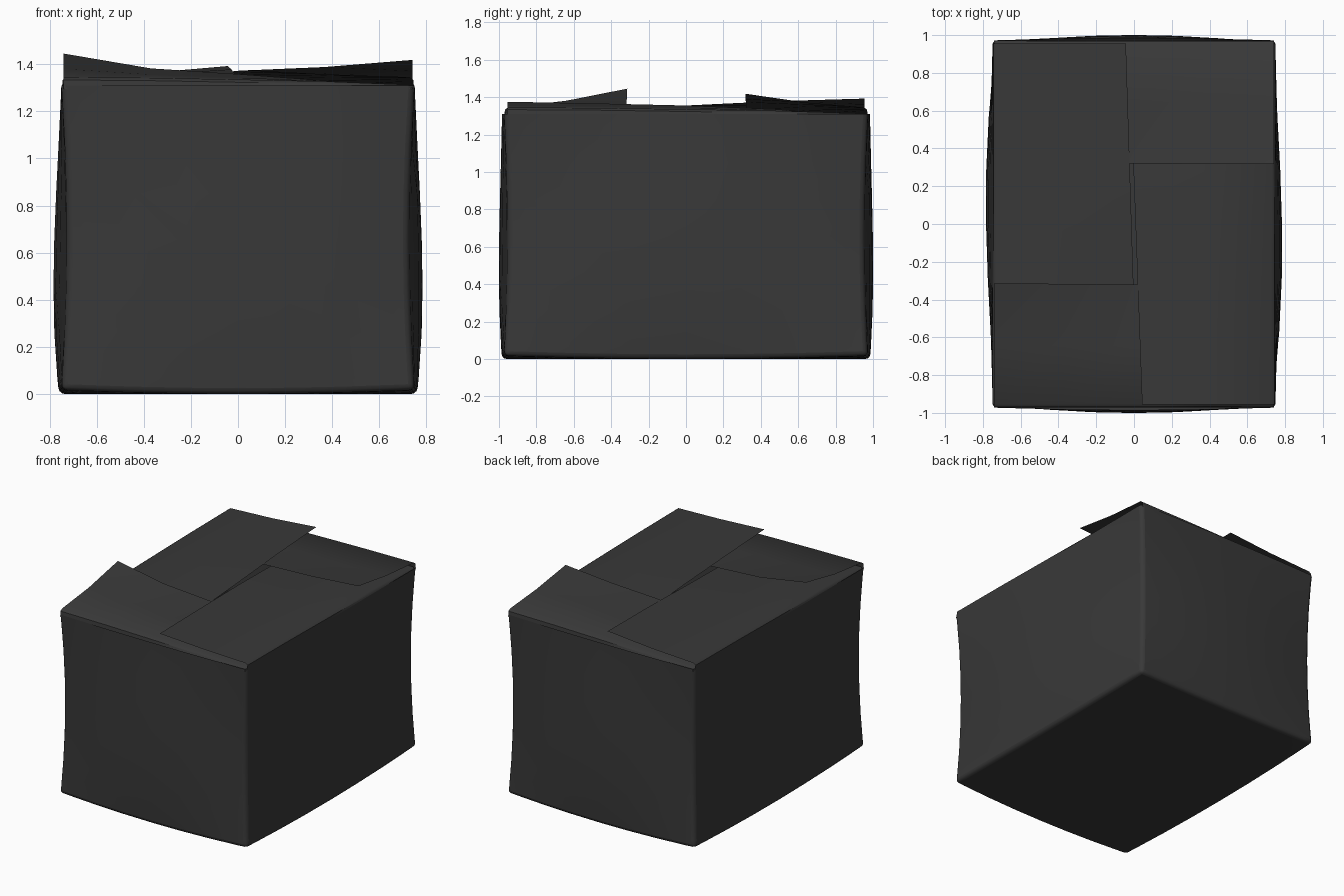
import bpy, bmesh, math
from mathutils import Matrix, Vector

if "Cube" in bpy.data.objects:
    bpy.data.objects.remove(bpy.data.objects["Cube"])

mat = bpy.data.materials.new("dark_card")
mat.diffuse_color = (0.04, 0.04, 0.04, 1)
mat.use_nodes = True
mat.node_tree.nodes["Principled BSDF"].inputs["Base Color"].default_value = mat.diffuse_color


def finish(name, bm):
    me = bpy.data.meshes.new(name)
    bm.to_mesh(me)
    bm.free()
    ob = bpy.data.objects.new(name, me)
    bpy.context.collection.objects.link(ob)
    me.materials.append(mat)
    bpy.ops.object.select_all(action='DESELECT')
    ob.select_set(True)
    bpy.context.view_layer.objects.active = ob
    return ob


# Box body: gridded open cube, slightly bulging walls, pinched corner edges
bm = bmesh.new()
bmesh.ops.create_cube(bm, size=2)
bm.normal_update()
bmesh.ops.delete(bm, geom=[f for f in bm.faces if f.normal.z > 0.5], context='FACES_ONLY')
for axis in range(3):
    for t in (-0.9, -0.6, -0.3, 0, 0.3, 0.6, 0.9):
        no = Vector((0, 0, 0))
        no[axis] = 1
        bmesh.ops.bisect_plane(bm, geom=bm.verts[:] + bm.edges[:] + bm.faces[:],
                               plane_co=no * t, plane_no=no)


def bump(t):
    return 1 - t * t


for v in bm.verts:
    a, b, c = v.co
    low = bump(c) * (1 - 0.3 * c)
    skew = bump(b) * (1 - 0.3 * b * (1 if a > 0 else -1))
    v.co.x = a * (0.75 + 0.05 * skew * low - 0.025 * bump(c) + 0.01 * bump(b) * (1 - c) / 2)
    v.co.y = b * (0.972 + 0.035 * bump(a) * low - 0.02 * bump(c) + 0.012 * bump(a))
    v.co.z = (c + 1) / 2 * 1.31 + (0.018 * a * a * b * b if c < -0.99 else 0)
body = finish("box_body", bm)
bev = body.modifiers.new("soft_edges", 'BEVEL')
bev.width = 0.025
bev.segments = 3
bev.limit_method = 'ANGLE'
bev.angle_limit = math.radians(45)
bpy.ops.object.shade_smooth_by_angle(angle=math.radians(40))


# Interlocked lid flaps: each end lies over one neighbour and under the next
def flap(name, turn, hinge, half, depth, tip, skew):
    fold = (1.345, 1.342, 1.335, 1.327, 1.312)
    middle = [0.65 * f + 0.35 * p for f, p in zip(fold, tip)]
    rows = [(0.0, [1.295] * 5), (0.004, [f - 0.012 for f in fold]),
            (0.02, fold), (depth * 0.5, middle), (depth, tip)]
    bm = bmesh.new()
    grid = []
    for s, heights in rows:
        grid.append([bm.verts.new((half * t, -hinge + s + skew * t * s / depth, z))
                     for t, z in zip((-1, -0.5, 0, 0.5, 1), heights)])
    for r0, r1 in zip(grid, grid[1:]):
        for i in range(4):
            bm.faces.new((r0[i], r0[i + 1], r1[i + 1], r1[i]))
    bm.transform(Matrix.Rotation(math.radians(turn), 4, 'Z'))
    finish(name, bm)
    bpy.ops.object.shade_smooth_by_angle(angle=math.radians(40))


flap("front_flap", 0, 0.972, 0.74, 0.652, (1.445, 1.382, 1.358, 1.33, 1.30), -0.006)
flap("back_flap", 180, 0.972, 0.74, 0.652, (1.418, 1.388, 1.372, 1.33, 1.30), -0.003)
flap("right_flap", 90, 0.748, 0.955, 0.74, (1.375, 1.366, 1.355, 1.335, 1.30), 0.035)
flap("left_flap", 270, 0.748, 0.955, 0.735, (1.392, 1.378, 1.355, 1.335, 1.30), 0.03)
